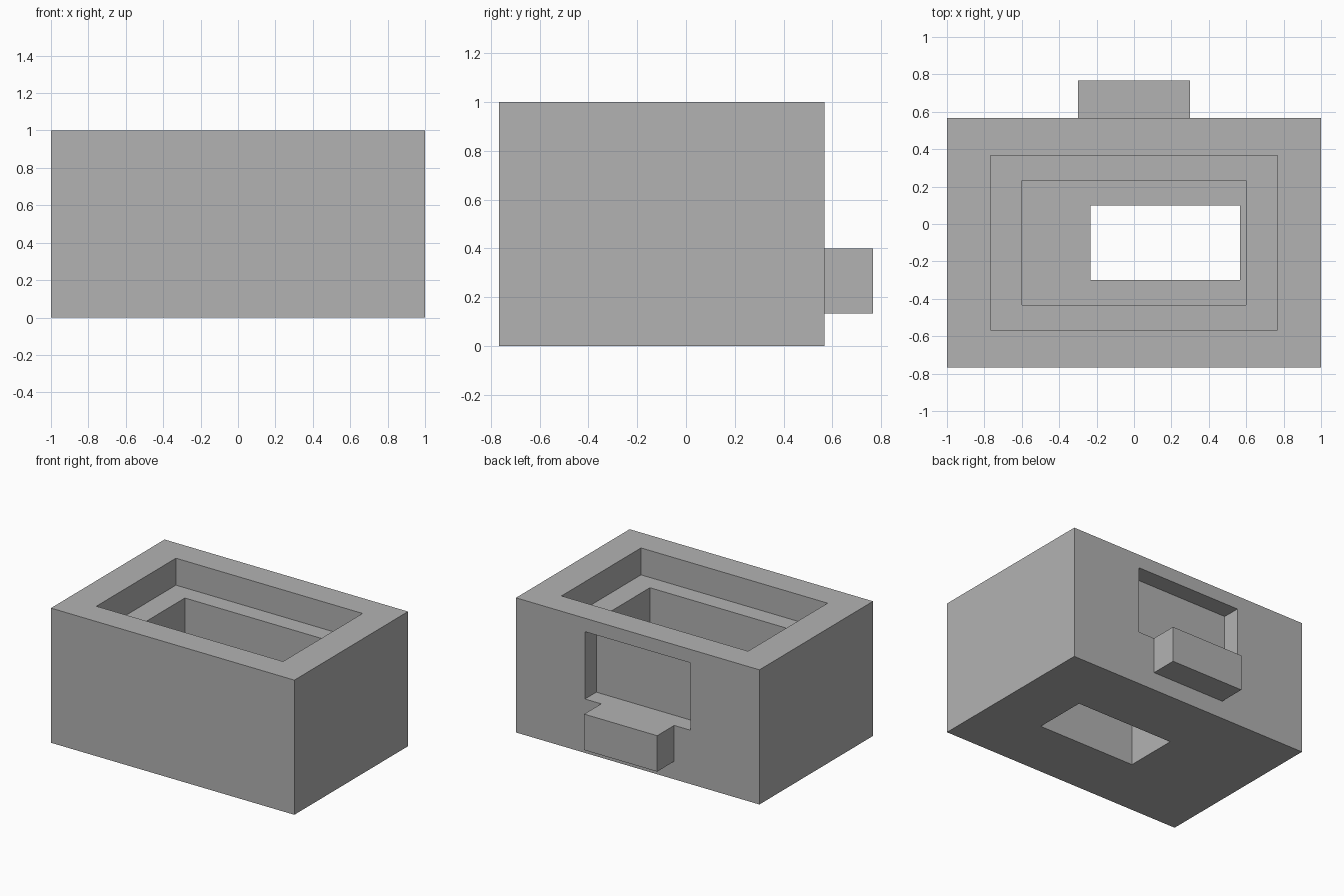
import bpy

if "Cube" in bpy.data.objects:
    bpy.data.objects.remove(bpy.data.objects["Cube"], do_unlink=True)

U = 1 / 30  # design unit

grey = bpy.data.materials.new("light grey")
grey.use_nodes = True
colour = (0.448, 0.448, 0.448, 1)
grey.diffuse_color = colour
grey.node_tree.nodes["Principled BSDF"].inputs["Base Color"].default_value = colour


def box(name, xs, ys, zs):
    """Box spanning the given ranges, in design units."""
    bpy.ops.mesh.primitive_cube_add(size=1)
    obj = bpy.context.object
    obj.name = name
    obj.data.name = name
    for v in obj.data.vertices:
        v.co = [U * (r[0] if c < 0 else r[1]) for c, r in zip(v.co, (xs, ys, zs))]
    obj.data.materials.append(grey)
    return obj


def combine(target, tool, operation):
    """Apply a boolean and discard the tool."""
    mod = target.modifiers.new(tool.name, "BOOLEAN")
    mod.operation = operation
    mod.solver = "EXACT"
    mod.object = tool
    bpy.ops.object.select_all(action="DESELECT")
    target.select_set(True)
    bpy.context.view_layer.objects.active = target
    bpy.ops.object.modifier_apply(modifier=mod.name)
    bpy.data.objects.remove(tool, do_unlink=True)


# Main block with a projecting shelf on the back
housing = box("housing", (-30, 30), (-23, 17), (0, 30))
combine(housing, box("back_shelf", (-9, 9), (15, 23), (4, 12)), "UNION")

# Stepped cavity, opening through the floor, and recess above the shelf
cuts = [
    ("rim_recess", (-23, 23), (-17, 11), (24, 33)),
    ("inner_chamber", (-18, 18), (-13, 7), (12, 33)),
    ("floor_opening", (-7, 17), (-9, 3), (-3, 33)),
    ("back_recess", (-13, 13), (13, 26), (12, 27)),
]
for name, xs, ys, zs in cuts:
    combine(housing, box(name, xs, ys, zs), "DIFFERENCE")
